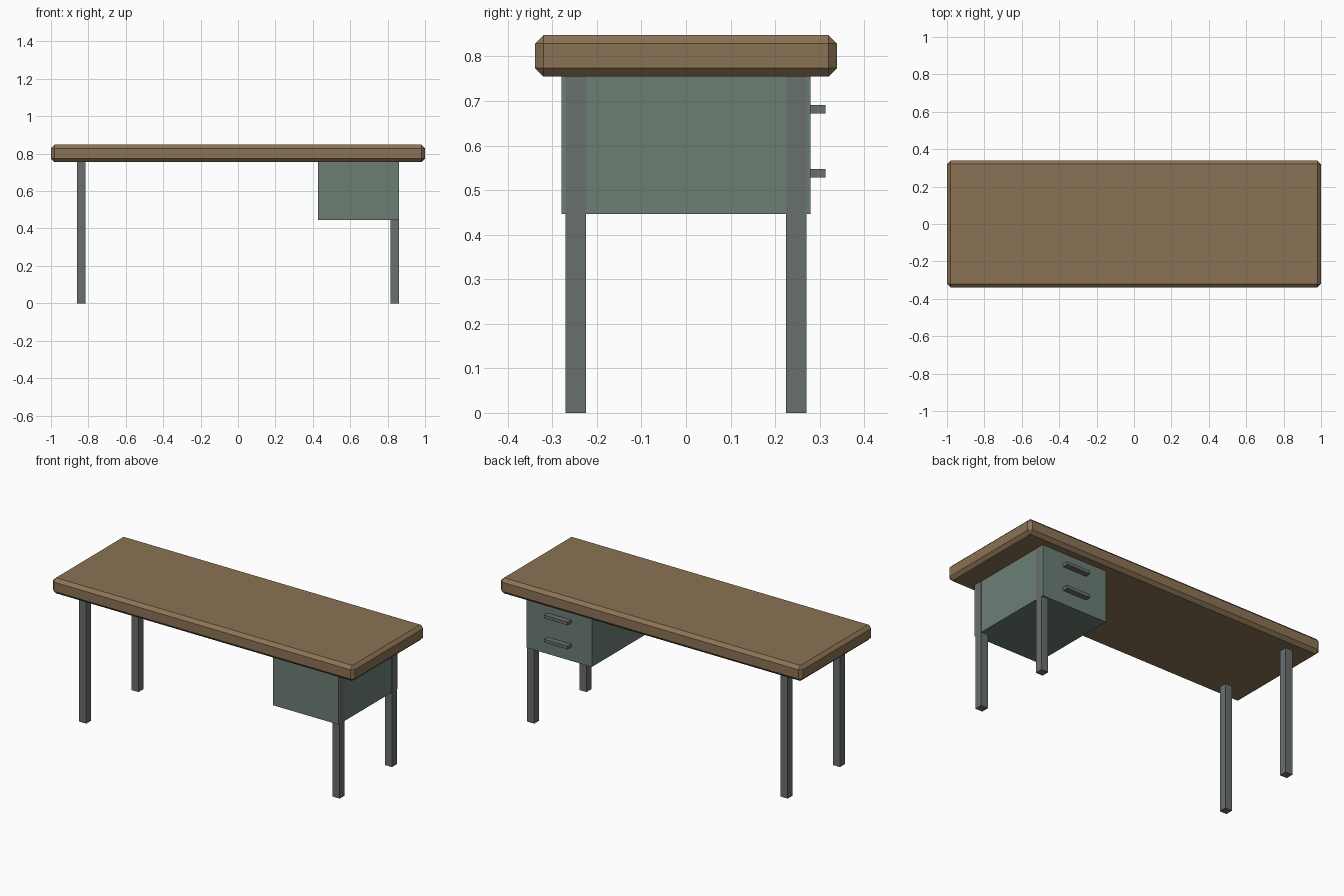
import bpy, bmesh

if "Cube" in bpy.data.objects:
    bpy.data.objects.remove(bpy.data.objects["Cube"])


def material(name, rgb):
    m = bpy.data.materials.new(name)
    m.diffuse_color = (*rgb, 1)
    m.use_nodes = True
    m.node_tree.nodes["Principled BSDF"].inputs["Base Color"].default_value = m.diffuse_color
    return m


def box(name, lo, hi, mat, chamfer=0):
    """Axis-aligned box between two corners, optionally chamfered on all edges."""
    bm = bmesh.new()
    bmesh.ops.create_cube(bm, size=1)
    for v in bm.verts:
        v.co = [lo[i] + (v.co[i] + 0.5) * (hi[i] - lo[i]) for i in range(3)]
    if chamfer:
        bmesh.ops.bevel(bm, geom=bm.edges[:], offset=chamfer, segments=1, affect='EDGES')
    me = bpy.data.meshes.new(name)
    bm.to_mesh(me)
    bm.free()
    me.materials.append(mat)
    ob = bpy.data.objects.new(name, me)
    bpy.context.collection.objects.link(ob)
    return ob


wood = material("wood", (0.26, 0.17, 0.09))
green = material("green_paint", (0.15, 0.21, 0.175))
metal = material("metal", (0.14, 0.16, 0.155))

TOP_Z = 0.755

# Chamfered table top
box("desk_top", (-1, -0.339, TOP_Z), (1, 0.339, 0.848), wood, 0.019)

# Four square legs
for sx, side in ((-1, "left"), (1, "right")):
    for sy, end in ((-1, "front"), (1, "back")):
        x, y, h = sx * 0.839, sy * 0.247, 0.023
        box(f"{end}_{side}_leg", (x - h, y - h, 0), (x + h, y + h, TOP_Z), metal)

# Drawer cabinet hung under the right end
box("drawer_cabinet", (0.428, -0.279, 0.446), (0.8605, 0.279, TOP_Z), green)

# Drawer handles on the back face
for name, z in (("upper", 0.6815), ("lower", 0.5375)):
    box(f"{name}_drawer_handle", (0.564, 0.279, z - 0.0095), (0.722, 0.313, z + 0.0095), metal)
